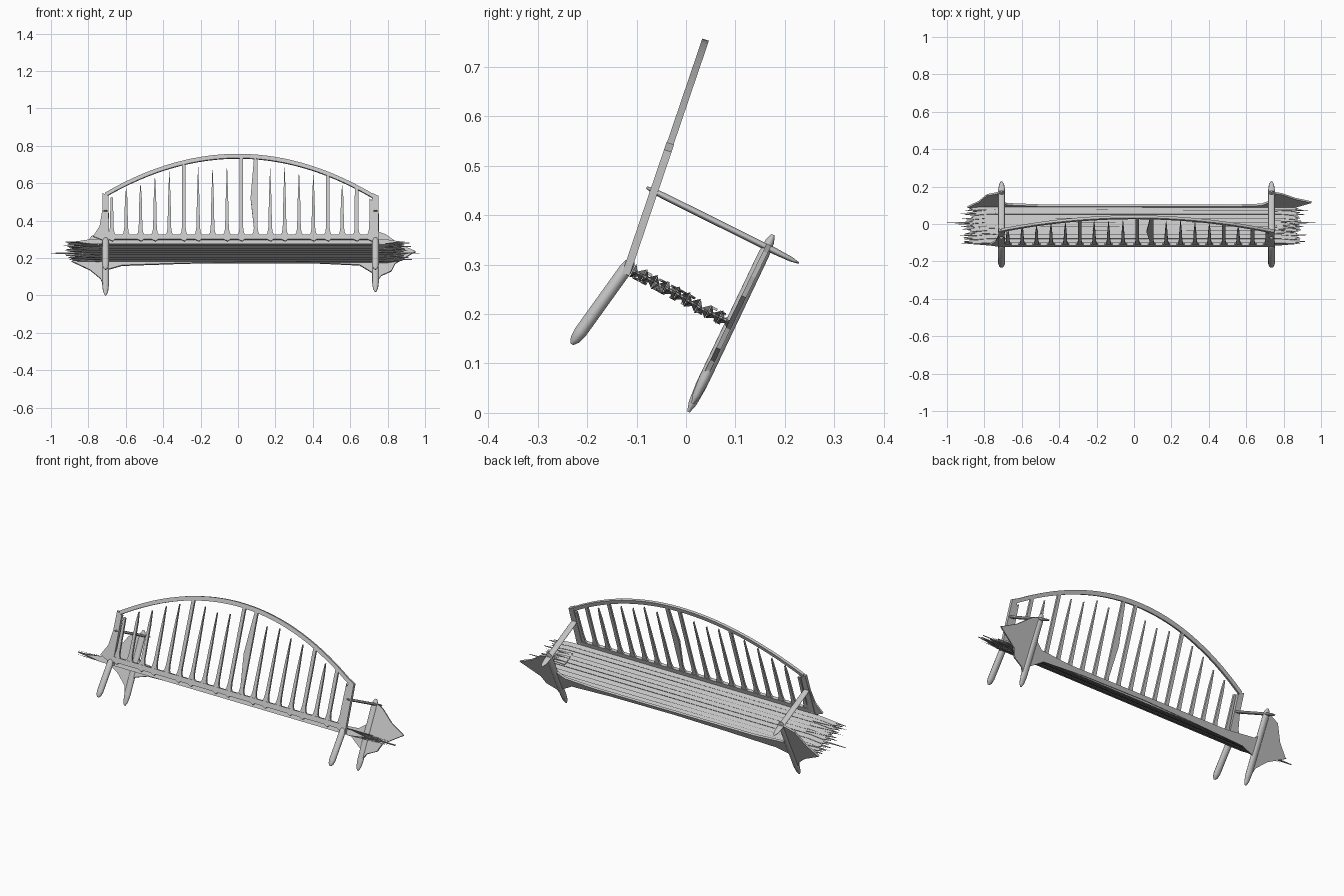
import bpy, bmesh, math, random
from mathutils import Vector

random.seed(4)
if "Cube" in bpy.data.objects:
    bpy.data.objects.remove(bpy.data.objects["Cube"], do_unlink=True)

GREY = (0.55, 0.55, 0.55, 1)
mat = bpy.data.materials.new("light grey")
mat.use_nodes = True
mat.diffuse_color = GREY
mat.node_tree.nodes["Principled BSDF"].inputs["Base Color"].default_value = GREY

# Each sloping plane runs along x and along a direction in the side plane
BACK = (Vector((0, -0.217, 0)), Vector((0, 0.34, 1)))
LEGS = (Vector((0, 0.0025, 0)), Vector((0, 0.486, 1)))
SEAT = (Vector((0, 0, 0.23)), Vector((0, 1, -0.53)))


def finish(name, bm):
    bmesh.ops.recalc_face_normals(bm, faces=bm.faces)
    mesh = bpy.data.meshes.new(name)
    bm.to_mesh(mesh)
    bm.free()
    mesh.materials.append(mat)
    obj = bpy.data.objects.new(name, mesh)
    bpy.context.collection.objects.link(obj)
    return obj


def plate(name, outline, plane, thick, lift=0, thin_beyond=2):
    """Flat board: outline of (x, v) on a sloping plane; ends past thin_beyond are thinned."""
    origin, along = plane
    normal = Vector((1, 0, 0)).cross(along).normalized()
    bm = bmesh.new()
    layers = []
    for sign in (-1, 1):
        layer = []
        for x, v in outline:
            half = thick / 2 * (0.15 if abs(x) > thin_beyond else 1)
            layer.append(bm.verts.new(origin + Vector((x, 0, 0)) + along * v + normal * (lift + sign * half)))
        layers.append(layer)
    low, high = layers
    bm.faces.new(low)
    bm.faces.new(high)
    for i in range(len(low)):
        bm.faces.new((low[i - 1], low[i], high[i], high[i - 1]))
    return finish(name, bm)


def rod(name, x, start, end, half_x, half_t, shape, sides=10):
    """Bar in the side plane; shape lists (fraction, scale) along its length."""
    a, b = Vector((x, *start)), Vector((x, *end))
    across = Vector((1, 0, 0)).cross(b - a).normalized()
    bm = bmesh.new()
    rings = []
    for t, s in shape:
        ring = []
        for i in range(sides):
            ang = 2 * math.pi * i / sides
            off = Vector((math.cos(ang) * half_x * s, 0, 0)) + across * math.sin(ang) * half_t * s
            ring.append(bm.verts.new(a.lerp(b, t) + off))
        rings.append(ring)
    for r, q in zip(rings, rings[1:]):
        for i in range(sides):
            j = (i + 1) % sides
            bm.faces.new((r[i], r[j], q[j], q[i]))
    bm.faces.new(rings[0])
    bm.faces.new(rings[-1])
    obj = finish(name, bm)
    for p in obj.data.polygons:
        p.use_smooth = len(p.vertices) == 4
    return obj


def arch(x):
    return 0.755 - 0.41 * x * x


# Legs, arm rests and back posts
ROUND = [(0, 0.35), (0.04, 0.8), (0.12, 1), (0.85, 1), (0.95, 0.75), (1, 0.25)]
for side, x in (("right", -0.708), ("left", 0.735)):
    drop = 0 if side == "right" else 0.017
    rod(side + "_front_leg", x, (0.176, 0.36), (0.005 + drop / 2, 0.002 + drop), 0.018, 0.012, ROUND)
    rod(side + "_rear_leg", x, (-0.108, 0.31), (-0.231, 0.139), 0.018, 0.014, ROUND)
    rod(side + "_arm_rest", x, (-0.08, 0.456), (0.228, 0.303), 0.018, 0.007, ROUND)
    plate(side + "_back_post", [(x - 0.018, 0.28), (x + 0.018, 0.28), (x + 0.016, 0.53),
                                (x - 0.016, 0.545)], BACK, 0.016)

# Arched top rail and straight lower rail
xs = [-0.71 + 1.46 * i / 32 for i in range(33)]
plate("top_rail", [(x, arch(x)) for x in xs] + [(x, arch(x) - 0.022) for x in reversed(xs)], BACK, 0.014)
plate("lower_rail", [(-0.72, 0.299), (0.74, 0.299), (0.74, 0.324), (-0.72, 0.324)], BACK, 0.016)

# Spindles: a few reach the arch, the others end in a broken spike
FULL = (5, 9, 10, 15, 17)
for i in range(19):
    x = -0.675 + 0.077 * i
    if i in FULL:
        top, tip, mid = arch(x) - 0.012, 0.009, 0.01
    else:
        top, tip, mid = arch(x) - random.uniform(0.035, 0.075), 0.0008, 0.0065
    bulge = 0.018 if i == 10 else 0
    half = [(0.024, 0.318), (0.014, 0.335), (0.01, 0.36), (mid, 0.52), (tip, top)]
    left = [(x - w - (bulge if v == 0.52 else 0), v) for w, v in half]
    plate("spindle", left + [(x + w, v) for w, v in reversed(half)], BACK, 0.011)
    if i % 3 != 1:
        plate("rail_drip", [(x - 0.022, 0.302), (x + 0.02, 0.302), (x + 0.004, 0.29)], BACK, 0.01)

# Seat slats with splintered, thinning ends
COUNT, FIRST, STEP = 9, -0.108, 0.022


def ragged(sign, y, longest):
    a, b = random.uniform(0.88, 0.93), random.uniform(0.87, 0.92)
    ends = [(0.78, 0), (0.86, 0.02), (longest or a, 0.25), (0.86, 0.4), (b, 0.65), (0.85, 0.95), (0.78, 1)]
    return [(sign * e, y + f * (STEP - 0.0006)) for e, f in ends]


for i in range(COUNT):
    y = FIRST + i * STEP
    long_end = i == 5
    plate("seat_slat", ragged(1, y, long_end * 0.97) + ragged(-1, y, long_end * 1.0)[::-1],
          SEAT, 0.03, random.uniform(-0.002, 0.002), thin_beyond=0.8)

# Thin splinters above and below the slat ends
for i in range(28):
    sign = 1 if i % 2 else -1
    y = random.uniform(-0.1, 0.07)
    tip = random.uniform(0.86, 0.94)
    plate("splinter", [(sign * 0.74, y - 0.006), (sign * tip, y), (sign * 0.74, y + 0.006)],
          SEAT, 0.005, random.choice((-0.011, 0.01)), thin_beyond=0.8)

# Front apron, flaring where it meets the legs
plate("front_apron", [(-0.72, 0.1), (-0.69, 0.14), (-0.62, 0.16), (-0.3, 0.171), (0, 0.178), (0.4, 0.174),
                      (0.65, 0.162), (0.72, 0.12), (0.74, 0.25), (0.68, 0.208), (0.5, 0.196),
                      (-0.5, 0.2), (-0.68, 0.215), (-0.72, 0.25)], LEGS, 0.012)

# Webs spreading outward from the front legs and one back post
plate("left_leg_web", [(0.735, 0.06), (0.765, 0.105), (0.82, 0.13), (0.84, 0.17), (0.95, 0.235),
                       (0.86, 0.275), (0.79, 0.325), (0.735, 0.345)], LEGS, 0.01)
plate("right_leg_web", [(-0.705, 0.012), (-0.735, 0.09), (-0.79, 0.135), (-0.89, 0.182), (-0.83, 0.24),
                        (-0.785, 0.315), (-0.71, 0.345)], LEGS, 0.01)
plate("right_post_web", [(-0.71, 0.29), (-0.775, 0.315), (-0.74, 0.37), (-0.725, 0.46), (-0.71, 0.47)],
      BACK, 0.01)
